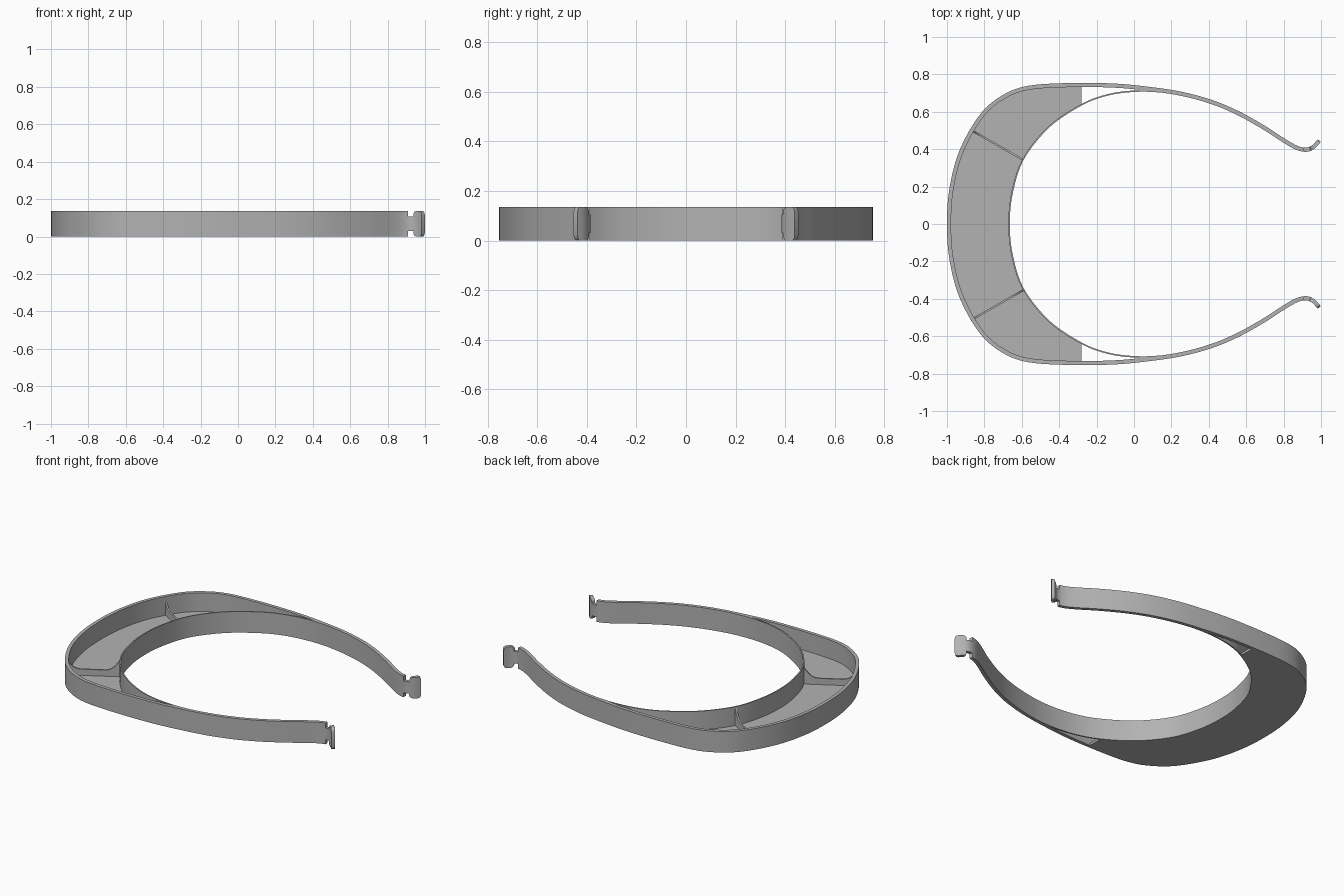
import bpy, bmesh, math
from mathutils import Vector

cube = bpy.data.objects.get("Cube")
if cube:
    bpy.data.objects.remove(cube, do_unlink=True)

H = 0.136        # height of the bands
PLATE_END = -0.28
NECK, TAB = 0.91, 0.937

grey = bpy.data.materials.new("plain grey")
grey.use_nodes = True
colour = (0.45, 0.45, 0.45, 1)
grey.diffuse_color = colour
grey.node_tree.nodes["Principled BSDF"].inputs["Base Color"].default_value = colour


def spline(points, steps=10):
    """Smooth curve through the half profile, starting square to the x axis."""
    p = [Vector(q) for q in points]
    p = [Vector((p[1].x, -p[1].y))] + p + [2 * p[-1] - p[-2]]
    out = []
    for a, b, c, d in zip(p, p[1:], p[2:], p[3:]):
        for i in range(steps):
            t = i / steps
            out.append(0.5 * (2 * b + (c - a) * t + (2 * a - 5 * b + 4 * c - d) * t * t
                              + (3 * b - a - 3 * c + d) * t ** 3))
    return out + [p[-2]]


def mirrored(half):
    return [Vector((q.x, -q.y)) for q in half[:0:-1]] + half


def offset(path, dist):
    """Shift a path towards its inner side."""
    out = []
    for i, q in enumerate(path):
        t = (path[min(i + 1, len(path) - 1)] - path[max(i - 1, 0)]).normalized()
        out.append(q + Vector((t.y, -t.x)) * dist)
    return out


def trim(path, lo, hi):
    """Keep the part of a path between two x positions, with exact cut ends."""
    out = []
    for a, b in zip(path, path[1:]):
        if lo <= a.x <= hi:
            out.append(a)
        cuts = [(x - a.x) / (b.x - a.x) for x in (lo, hi) if (a.x - x) * (b.x - x) < 0]
        out += [a.lerp(b, t) for t in sorted(cuts)]
    if lo <= path[-1].x <= hi:
        out.append(path[-1])
    return out


def finish(name, bm):
    bmesh.ops.recalc_face_normals(bm, faces=bm.faces)
    mesh = bpy.data.meshes.new(name)
    bm.to_mesh(mesh)
    bm.free()
    mesh.materials.append(grey)
    ob = bpy.data.objects.new(name, mesh)
    bpy.context.collection.objects.link(ob)
    bpy.ops.object.select_all(action="DESELECT")
    ob.select_set(True)
    bpy.context.view_layer.objects.active = ob
    bpy.ops.object.shade_smooth_by_angle(angle=math.radians(30))


def ribbon(name, path, thick, span):
    """Upright strip; span gives the bottom and top height along the path."""
    bm = bmesh.new()
    rings = []
    for i, (a, b) in enumerate(zip(path, offset(path, thick))):
        lo, hi = span(i, path)
        rings.append([bm.verts.new((q.x, q.y, z))
                      for q, z in ((a, lo), (a, hi), (b, hi), (b, lo))])
    for r, s in zip(rings, rings[1:]):
        for k in range(4):
            bm.faces.new((r[k], r[(k + 1) % 4], s[(k + 1) % 4], s[k]))
    bm.faces.new(rings[0])
    bm.faces.new(rings[-1])
    finish(name, bm)


def full(i, path):
    return 0, H


def waist(i, path):
    return 0.03, H - 0.03


def rounded(i, path):
    r = 0.02
    d = min((path[i] - path[0]).length, (path[i] - path[-1]).length, r)
    inset = r - math.sqrt(r * r - (r - d) ** 2)
    return inset, H - inset


def scooped(i, path):
    u = abs(2 * i / (len(path) - 1) - 1)
    return 0.01, 0.055 + (H - 0.06) * max(0, (u - 0.4) / 0.6) ** 2.5


# Half profiles of the outer band with its arm, and of the inner head band
outer = spline([(-1, 0), (-0.985, 0.2), (-0.93, 0.4), (-0.82, 0.59), (-0.7, 0.69),
                (-0.57, 0.738), (-0.37, 0.753), (-0.13, 0.752), (0.05, 0.737),
                (0.25, 0.708), (0.42, 0.662), (0.56, 0.603), (0.7, 0.525), (0.8, 0.46),
                (0.87, 0.42), (0.92, 0.408), (0.955, 0.423), (0.982, 0.453)])
inner = spline([(-0.672, 0), (-0.655, 0.17), (-0.595, 0.35), (-0.46, 0.52),
                (-0.29, 0.637), (-0.15, 0.692), (0, 0.714), (0.15, 0.71), (0.32, 0.684)])

ribbon("outer_band", trim(mirrored(outer), -2, NECK), 0.022, full)
ribbon("inner_band", mirrored(inner), 0.008, full)

# Clip at the end of each arm: narrow neck and rounded tab
for side, sign in (("left", 1), ("right", -1)):
    for part, lo, hi, span in (("neck", NECK - 0.005, TAB + 0.005, waist),
                               ("tab", TAB, 2, rounded)):
        path = [Vector((q.x, sign * q.y)) for q in trim(outer, lo, hi)]
        ribbon(f"{part}_{side}", path, sign * 0.022, span)

# Floor plate filling the crescent between both bands
bm = bmesh.new()
edge = trim(offset(mirrored(outer), 0.015), -2, PLATE_END)
edge += trim(offset(mirrored(inner), 0.003), -2, PLATE_END)[::-1]
floor = bm.faces.new([bm.verts.new((q.x, q.y, 0)) for q in edge])
top = bmesh.ops.extrude_face_region(bm, geom=[floor])["geom"]
bmesh.ops.translate(bm, vec=(0, 0, 0.015),
                    verts=[v for v in top if isinstance(v, bmesh.types.BMVert)])
finish("floor_plate", bm)

# Thin ribs with a scooped top
for side, sign in (("left", 1), ("right", -1)):
    a, b = Vector((-0.875, sign * 0.51)), Vector((-0.592, sign * 0.348))
    ribbon(f"rib_{side}", [a.lerp(b, i / 24) for i in range(25)], 0.01, scooped)
